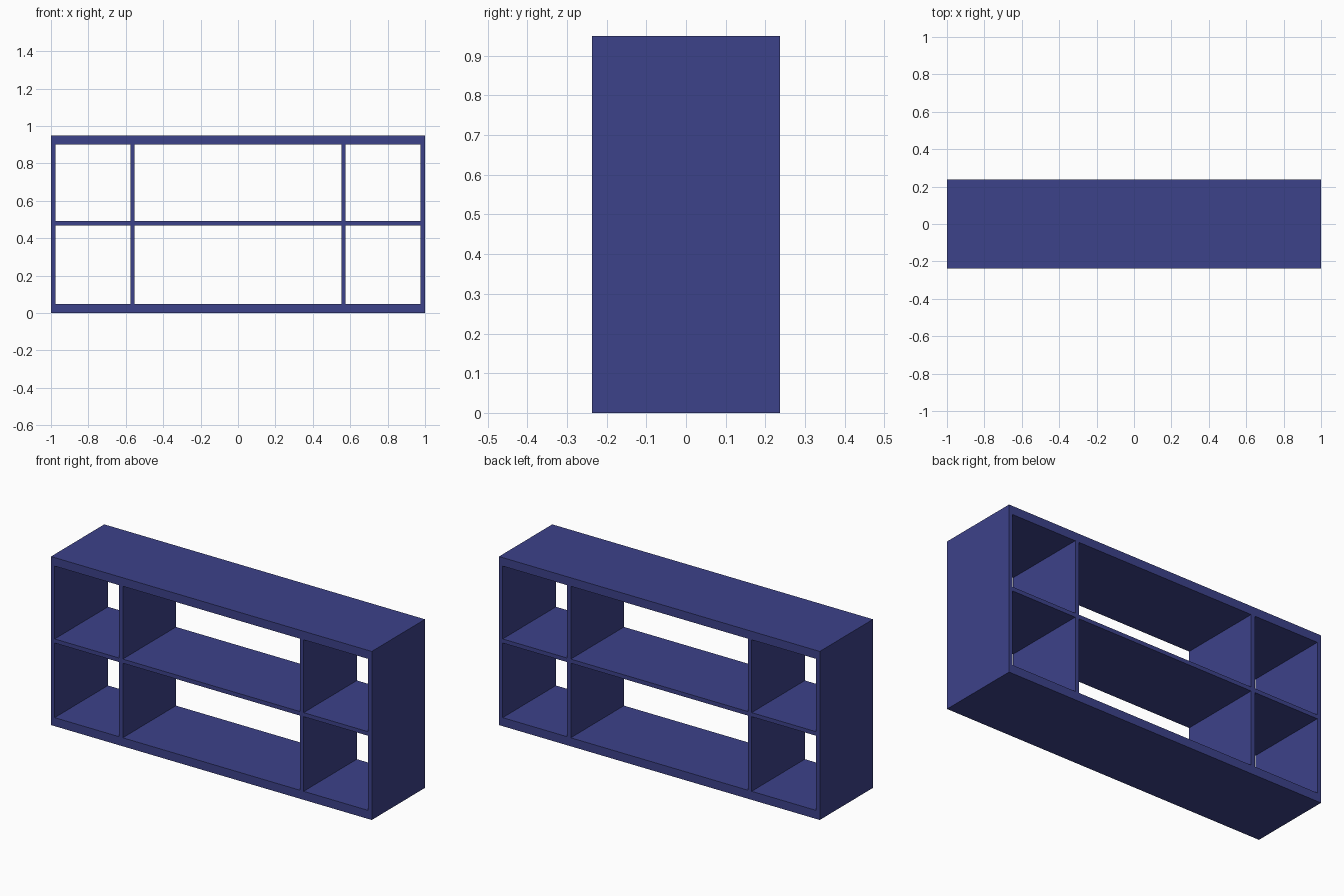
import bpy
import bmesh

if "Cube" in bpy.data.objects:
    bpy.data.objects.remove(bpy.data.objects["Cube"])

HALF_W, DEPTH, HEIGHT = 1.0, 0.474, 0.95
SLAB, PANEL = 0.048, 0.023            # thick top/bottom boards, thin panels
SHELF_Z = 0.48                        # centre of the middle shelf
DIVIDER_X = 0.564                     # centre of each upright divider

blue = bpy.data.materials.new("indigo_blue")
blue.diffuse_color = (0.046, 0.054, 0.255, 1)
blue.use_nodes = True
blue.node_tree.nodes["Principled BSDF"].inputs["Base Color"].default_value = blue.diffuse_color


def board(name, x0, x1, z0, z1):
    """Full-depth box board spanning the given x and z ranges."""
    bm = bmesh.new()
    bmesh.ops.create_cube(bm, size=1)
    bmesh.ops.scale(bm, vec=(x1 - x0, DEPTH, z1 - z0), verts=bm.verts)
    mesh = bpy.data.meshes.new(name)
    bm.to_mesh(mesh)
    bm.free()
    mesh.materials.append(blue)
    obj = bpy.data.objects.new(name, mesh)
    obj.location = ((x0 + x1) / 2, 0, (z0 + z1) / 2)
    bpy.context.collection.objects.link(obj)


# Thick top and bottom boards
board("bottom_board", -HALF_W, HALF_W, 0, SLAB)
board("top_board", -HALF_W, HALF_W, HEIGHT - SLAB, HEIGHT)

# Middle shelf between the outer sides
inner = HALF_W - PANEL
shelf_low, shelf_high = SHELF_Z - PANEL / 2, SHELF_Z + PANEL / 2
board("middle_shelf", -inner, inner, shelf_low, shelf_high)

# Outer sides and dividers, split above and below the shelf
for side, s in (("left", -1), ("right", 1)):
    x = s * (HALF_W - PANEL / 2)
    board(side + "_side", x - PANEL / 2, x + PANEL / 2, SLAB, HEIGHT - SLAB)
    x = s * DIVIDER_X
    board(side + "_lower_divider", x - PANEL / 2, x + PANEL / 2, SLAB, shelf_low)
    board(side + "_upper_divider", x - PANEL / 2, x + PANEL / 2, shelf_high, HEIGHT - SLAB)
